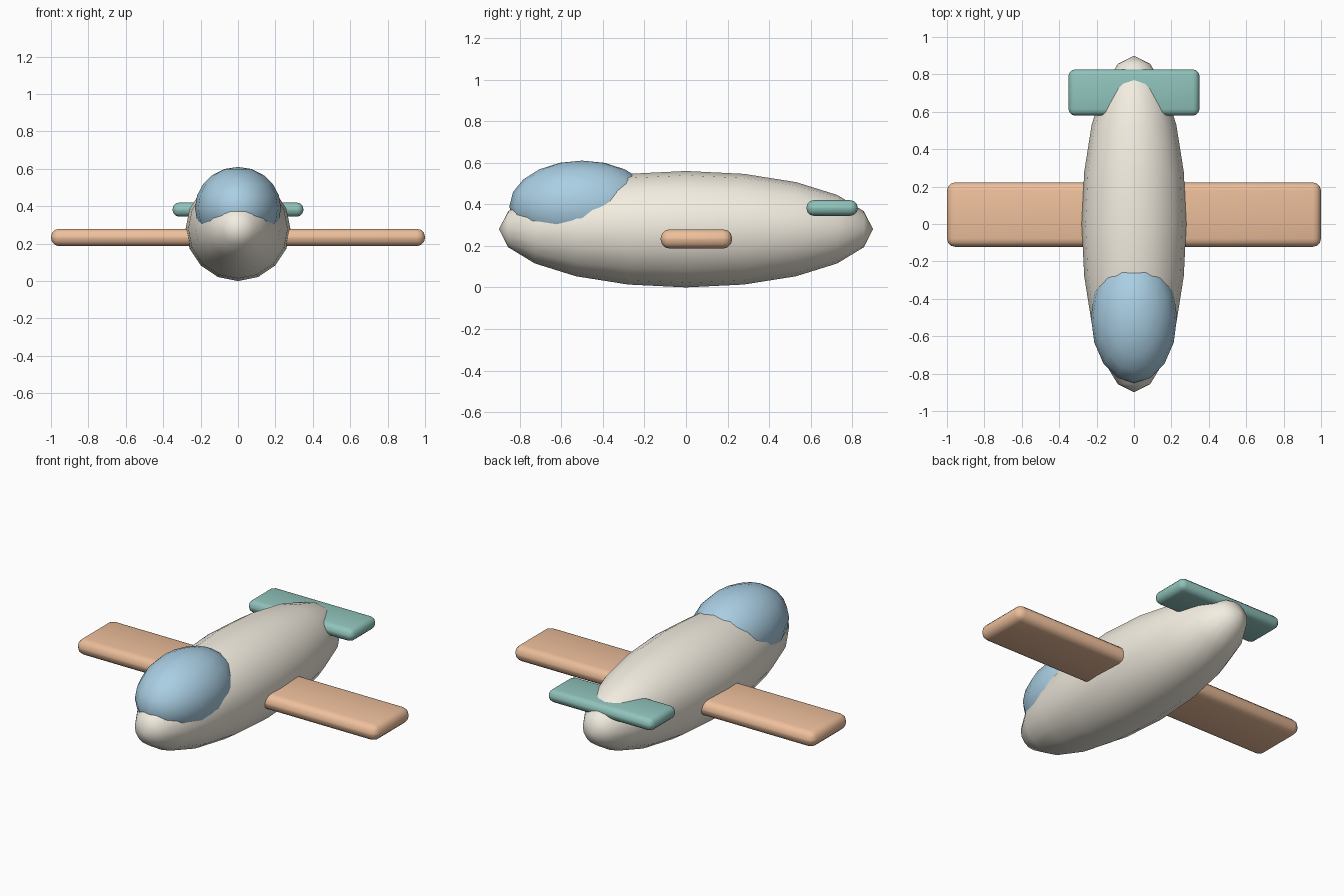
import bpy
from math import radians, pi

if "Cube" in bpy.data.objects:
    bpy.data.objects.remove(bpy.data.objects["Cube"])


def paint(obj, name, color):
    mat = bpy.data.materials.new(name)
    mat.diffuse_color = (*color, 1)
    mat.use_nodes = True
    mat.node_tree.nodes["Principled BSDF"].inputs["Base Color"].default_value = mat.diffuse_color
    obj.data.materials.append(mat)


def ellipsoid(name, center, radii, rot_x, color):
    bpy.ops.mesh.primitive_uv_sphere_add(segments=16, ring_count=10, radius=1,
                                         location=center, rotation=(rot_x, 0, 0))
    obj = bpy.context.object
    obj.name = name
    obj.scale = radii
    bpy.ops.object.transform_apply(location=False, rotation=True, scale=True)
    bpy.ops.object.shade_smooth()
    paint(obj, name + "_paint", color)


def slab(name, center, size, bevel, color):
    bpy.ops.mesh.primitive_cube_add(size=1, location=center)
    obj = bpy.context.object
    obj.name = name
    obj.scale = size
    bpy.ops.object.transform_apply(location=False, rotation=False, scale=True)
    mod = obj.modifiers.new("rounded_edges", "BEVEL")
    mod.width = bevel
    mod.segments = 3
    bpy.ops.object.modifier_apply(modifier=mod.name)
    bpy.ops.object.shade_smooth_by_angle(angle=radians(40))
    paint(obj, name + "_paint", color)


# Fuselage: long ellipsoid with its poles at nose and tail
ellipsoid("fuselage", (0, 0, 0.28), (0.28, 0.28, 0.9), pi / 2, (0.90, 0.85, 0.75))

# Canopy: bubble sunk into the front of the fuselage
ellipsoid("canopy", (0, -0.5, 0.39), (0.23, 0.35, 0.22), 0, (0.40, 0.62, 0.77))

# Main wing and tailplane: rounded slabs straight through the body
slab("wing", (0, 0.05, 0.233), (2.0, 0.344, 0.093), 0.044, (0.85, 0.52, 0.33))
slab("tailplane", (0, 0.703, 0.382), (0.7, 0.247, 0.075), 0.035, (0.28, 0.55, 0.50))
